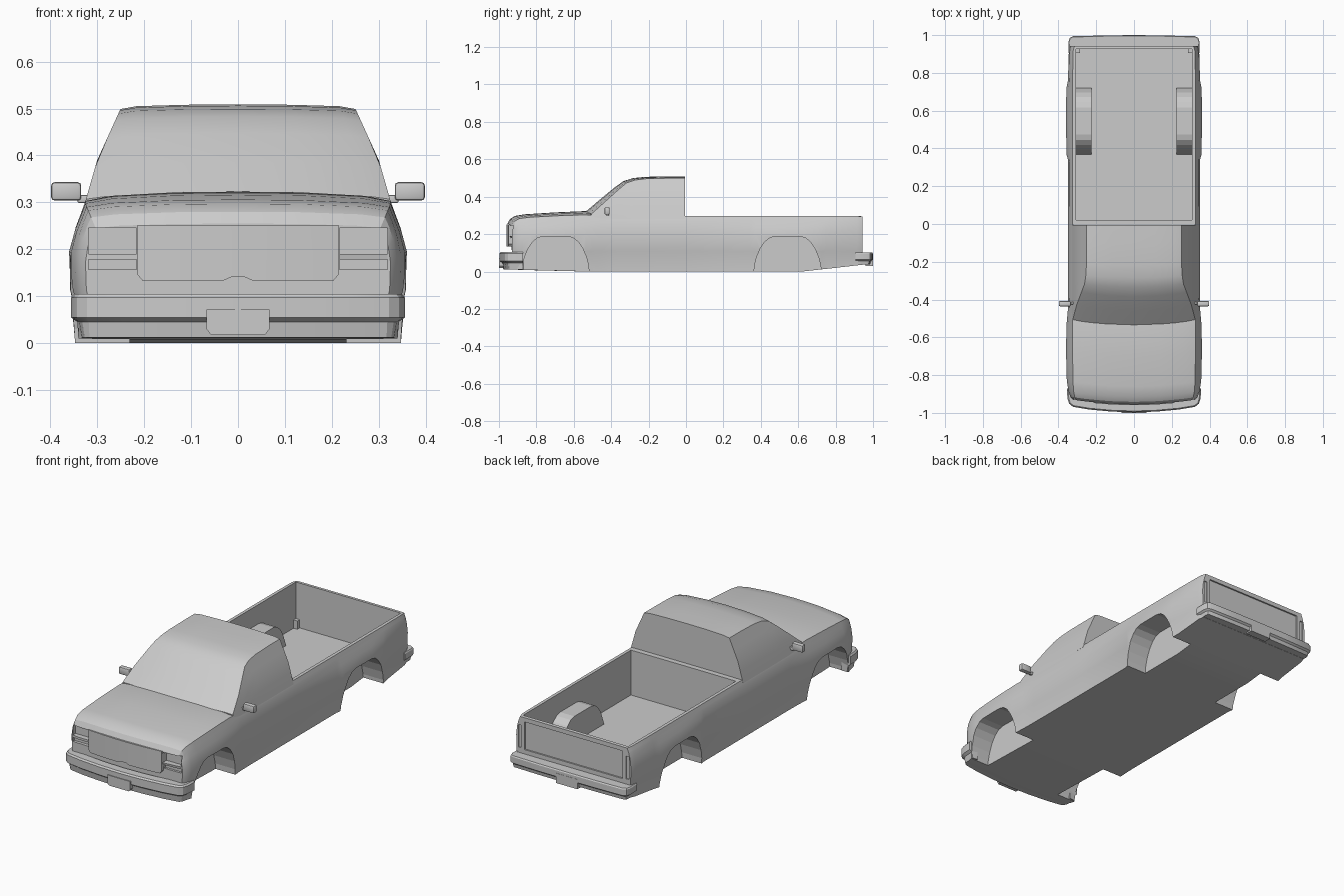
import bpy, bmesh
from mathutils import Vector

if "Cube" in bpy.data.objects:
    bpy.data.objects.remove(bpy.data.objects["Cube"])


def finish(name, bm, smooth=True):
    bmesh.ops.recalc_face_normals(bm, faces=bm.faces[:])
    me = bpy.data.meshes.new(name)
    bm.to_mesh(me)
    bm.free()
    ob = bpy.data.objects.new(name, me)
    bpy.context.collection.objects.link(ob)
    if smooth:
        bpy.ops.object.select_all(action='DESELECT')
        ob.select_set(True)
        bpy.context.view_layer.objects.active = ob
        bpy.ops.object.shade_smooth_by_angle(angle=0.45)
    return ob


def loft(name, sections, smooth=True):
    """Skin closed sections with equal point counts and cap both ends."""
    bm = bmesh.new()
    rings = [[bm.verts.new(p) for p in s] for s in sections]
    n = len(rings[0])
    for a, b in zip(rings, rings[1:]):
        for i in range(n):
            j = (i + 1) % n
            bm.faces.new((a[i], a[j], b[j], b[i]))
    bm.faces.new(rings[0])
    bm.faces.new(rings[-1])
    return finish(name, bm, smooth)


def box(name, lo, hi, bevel=0.0):
    bm = bmesh.new()
    bmesh.ops.create_cube(bm, size=1)
    for v in bm.verts:
        v.co = [lo[k] + (v.co[k] + 0.5) * (hi[k] - lo[k]) for k in range(3)]
    if bevel:
        bmesh.ops.bevel(bm, geom=bm.edges[:], offset=bevel, segments=2, profile=0.5, affect='EDGES')
    return finish(name, bm, bevel > 0)


def combine(ob, tool, op):
    m = ob.modifiers.new(op, 'BOOLEAN')
    m.operation, m.object, m.solver = op, tool, 'EXACT'
    bpy.context.view_layer.objects.active = ob
    bpy.ops.object.modifier_move_to_index(modifier=m.name, index=0)
    bpy.ops.object.modifier_apply(modifier=m.name)
    bpy.data.objects.remove(tool)


def mirrored(half):
    """Complete a half section whose first and last points lie on x = 0."""
    return half + [(-x, y, z) for x, y, z in half[-2:0:-1]]


# Lower body: y, top z, bottom z, side inset, arch flare, drop at hood edge
stations = [
    (-.955, .255, .012, .022, .000, .010), (-.942, .280, .011, .012, .002, .012),
    (-.915, .297, .010, .006, .006, .014), (-.860, .306, .008, .002, .012, .016),
    (-.700, .316, .004, .000, .014, .018), (-.540, .323, .000, .000, .012, .020),
    (-.460, .310, .000, .000, .004, .012), (-.380, .298, .000, .000, .002, .001),
    (0.000, .297, .000, .000, .002, .001), (.340, .297, .000, .000, .003, .001),
    (.370, .297, .000, .000, .012, .001), (.545, .297, .000, .000, .014, .001),
    (.620, .297, .000, .000, .014, .001), (.720, .297, .011, .000, .012, .001),
    (.760, .297, .015, .000, .003, .001), (.915, .297, .033, .002, .000, .001),
    (.943, .295, .036, .010, .000, .001)]


def body_section(y, zt, zb, inset, flare, drop):
    w, ze = .345 - inset, zt - drop
    side = [(w - .004 + flare * .6, zb), (w + flare - .002, .105), (w + flare, .113)]
    side += [(w + o + flare * k, .113 + (ze - .113) * f) for o, f, k in
             ((.002, .45, .9), (-.003, .70, .35), (-.011, .87, 0), (-.013, .90, 0), (-.020, 1, 0))]
    pts = [(0, zb)] + side + [(.78 * w, zt - drop * .45), (.4 * w, zt - drop * .08), (0, zt)]
    bow = .24 * max(0, min(1, (-y - .5) / .35))
    return mirrored([(x, y + bow * x * x, z) for x, z in pts])


body = loft("truck_body", [body_section(*s) for s in stations])


# Wheel arch profile, as a solid running along x
def arch(cy, x0, x1, grow, zb):
    half = [(.182, zb), (.177, .03), (.165, .078), (.145, .125), (.122, .158), (.095, .180), (.065, .188)]
    prof = [(-a - grow, z) for a, z in half] + [(a + grow, z) for a, z in half[::-1]]
    prof = [(cy + a, z + (grow if z > .1 else 0)) for a, z in prof]
    return loft("arch", [[(x, y, z) for y, z in prof] for x in (x0, x1)], False)


# Open load bed, then the wheel housings standing in it, then the wells
combine(body, box("bed_cut", (-.308, .022, .058), (.308, .926, .5)), 'DIFFERENCE')
for s in (1, -1):
    combine(body, arch(.545, s * .224, s * .325, .006, .02), 'UNION')
for s in (1, -1):
    for cy in (-.698, .543):
        combine(body, arch(cy, s * .231, s * .5, 0, -.05), 'DIFFERENCE')

# Lamp recesses and tailgate panel
for s in (1, -1):
    for z0, z1, depth in ((.190, .245, -.908), (.157, .178, -.918)):
        a, b = sorted((s * .216, s * .318))
        combine(body, box("lamp_cut", (a, -1.1, z0), (b, depth, z1)), 'DIFFERENCE')
    a, b = sorted((s * .308, s * .325))
    combine(body, box("tail_lamp_cut", (a, .937, .13), (b, 1.1, .25)), 'DIFFERENCE')
combine(body, box("tailgate_cut", (-.288, .935, .125), (.288, 1.1, .272)), 'DIFFERENCE')

# Cab with curved windscreen
side_curve = [(.27, .334), (.30, .326), (.39, .300), (.50, .250), (.52, .24)]


def cab_width(z):
    for (z0, w0), (z1, w1) in zip(side_curve, side_curve[1:]):
        if z <= z1:
            return w0 + (w1 - w0) * (z - z0) / (z1 - z0)
    return side_curve[-1][1]


def cab_section(y, zt):
    ze = zt - .010
    zs = [.28 + (ze - .28) * k / 4 for k in range(5)]
    w = cab_width(ze)
    pts = [(0, .28)] + [(cab_width(z), z) for z in zs]
    pts += [(.86 * w, zt - .004), (.45 * w, zt - .001), (0, zt)]
    bow = .32 * max(0, min(1, (-y - .15) / .25))
    return mirrored([(x, y + bow * x * x, z) for x, z in pts])


loft("cab", [cab_section(*s) for s in (
    (-.540, .317), (-.460, .385), (-.385, .447), (-.335, .483), (-.285, .499),
    (-.220, .506), (-.100, .509), (-.006, .509))])

# Grille panel with a small raised notch in its lower edge
grille = [(.214, .146), (.203, .133), (.120, .133), (.032, .133), (.014, .141)]
cols = grille + [(-x, z) for x, z in grille[::-1]]
loft("grille", [[(x, -.959 + .24 * x * x, zb), (x, -.959 + .24 * x * x, .252),
                 (x, -.940 + .24 * x * x, .252), (x, -.940 + .24 * x * x, zb)] for x, zb in cols])


# Bumpers: a profile (inward offset, z) swept round a plan path
def bumper(name, half, prof):
    path = [Vector(p) for p in half] + [Vector((-x, y)) for x, y in half[-2::-1]]
    rings = []
    for i, p in enumerate(path):
        t = path[min(i + 1, len(path) - 1)] - path[max(i - 1, 0)]
        n = Vector((-t.y, t.x)).normalized()
        if n.dot(p) > 0:
            n = -n
        rings.append([(p.x + n.x * d, p.y + n.y * d, z) for d, z in prof])
    return loft(name, rings)


bumper("front_bumper",
       [(.356, -.872), (.352, -.925), (.343, -.952), (.322, -.968), (.240, -.982), (.120, -.993), (0, -.997)],
       [(.05, .105), (.007, .105), (0, .097), (0, .055), (.014, .045), (.020, .012), (.05, .012)])
bumper("rear_bumper",
       [(.346, .905), (.347, .965), (.340, .985), (.322, .994), (.16, .998), (0, .999)],
       [(.06, .102), (.004, .102), (0, .096), (0, .064), (.010, .056), (.014, .037), (.06, .037)])

# Plates
loft("front_plate", [[(-.067, y, .072), (.067, y, .072), (.067, y, .030), (.058, y, .018),
                      (-.058, y, .018), (-.067, y, .030)] for y in (-1.0, -.97)], False)
box("rear_plate", (-.062, .96, .030), (.062, 1.0, .082))

# Door mirrors on short arms
for s, side in ((1, "left"), (-1, "right")):
    a, b = sorted((s * .334, s * .398))
    box(side + "_mirror", (a, -.436, .304), (b, -.408, .343), .007)
    a, b = sorted((s * .315, s * .342))
    box(side + "_mirror_arm", (a, -.425, .299), (b, -.412, .316), .003)
